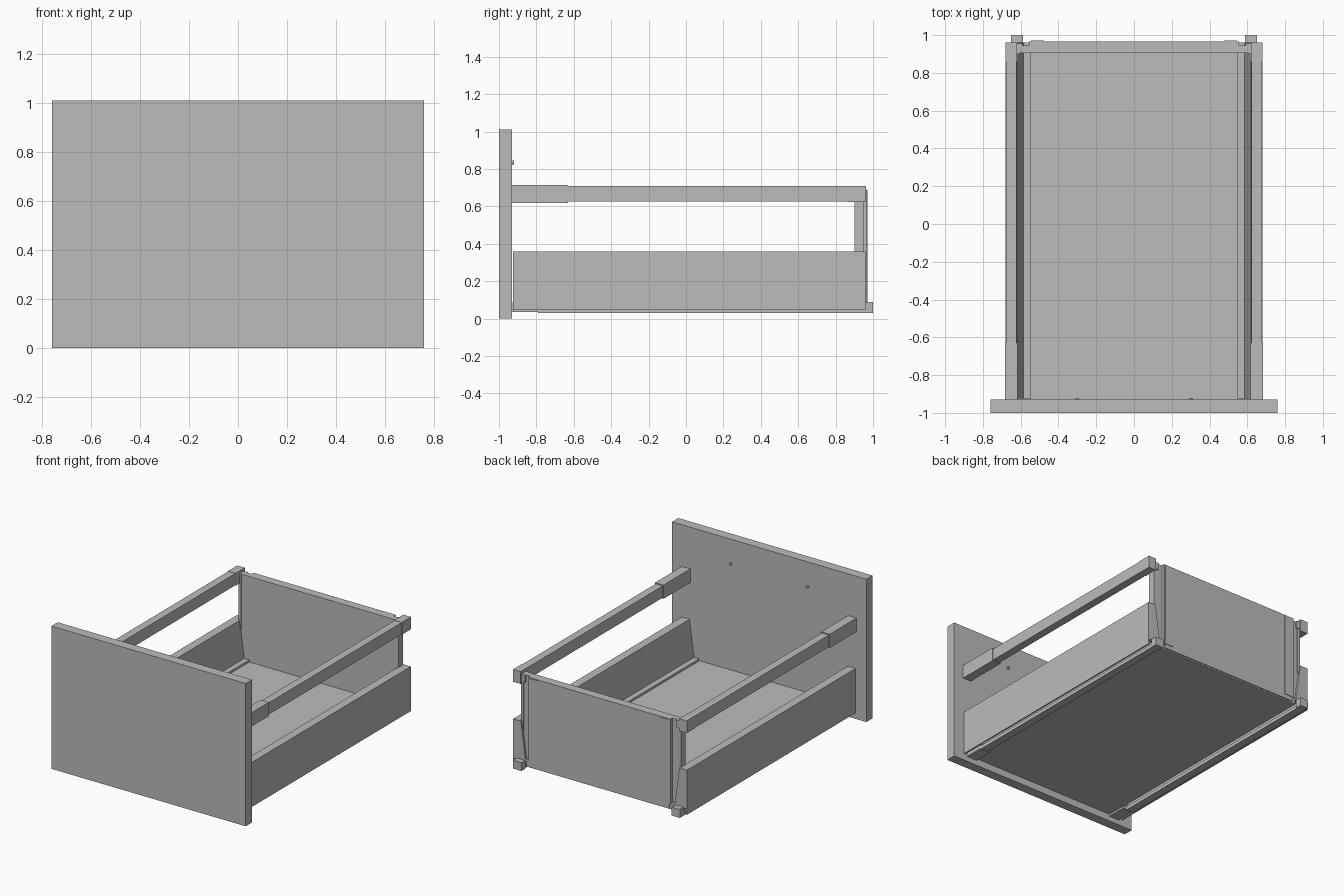
import bpy, bmesh, math
from mathutils import Matrix

cube = bpy.data.objects.get("Cube")
if cube:
    bpy.data.objects.remove(cube, do_unlink=True)

GREY = (0.5, 0.5, 0.5, 1)
grey = bpy.data.materials.new("plain grey")
grey.use_nodes = True
grey.diffuse_color = GREY
grey.node_tree.nodes["Principled BSDF"].inputs["Base Color"].default_value = GREY


def finish(name, bm):
    bmesh.ops.recalc_face_normals(bm, faces=bm.faces)
    mesh = bpy.data.meshes.new(name)
    bm.to_mesh(mesh)
    bm.free()
    mesh.materials.append(grey)
    obj = bpy.data.objects.new(name, mesh)
    bpy.context.collection.objects.link(obj)
    return obj


def box(name, x, y, z):
    """Box from (low, high) ranges."""
    bm = bmesh.new()
    bmesh.ops.create_cube(bm, size=1)
    for v in bm.verts:
        for i, (low, high) in enumerate((x, y, z)):
            v.co[i] = low if v.co[i] < 0 else high
    return finish(name, bm)


def extrude_y(name, profile, y, side):
    """Extrude an (x, z) profile along y, on one side of the drawer."""
    bm = bmesh.new()
    face = bm.faces.new([bm.verts.new((side * px, y[0], pz)) for px, pz in profile])
    ext = bmesh.ops.extrude_face_region(bm, geom=[face])
    for v in ext["geom"]:
        if isinstance(v, bmesh.types.BMVert):
            v.co.y = y[1]
    return finish(name, bm)


def side_box(name, side, x, y, z):
    return box(name, tuple(sorted((side * x[0], side * x[1]))), y, z)


# Main panels
box("front_panel", (-0.76, 0.76), (-1, -0.93), (0, 1.01))
box("floor_panel", (-0.575, 0.575), (-0.93, 0.96), (0.05, 0.085))
box("back_panel", (-0.545, 0.545), (0.905, 0.967), (0.06, 0.69))

# Side wall section: upright outside, sloped inside, hollow underneath
wall = [(0.68, 0.045), (0.68, 0.36), (0.62, 0.36), (0.585, 0.1), (0.545, 0.1),
        (0.545, 0.085), (0.67, 0.085), (0.67, 0.045)]

for side, word in ((1, "left"), (-1, "right")):
    extrude_y(word + "_side_wall", wall, (-0.925, 0.96), side)

    # Upper rail with front sleeve and rear cap
    side_box(word + "_rail", side, (0.622, 0.678), (-0.93, 0.94), (0.625, 0.708))
    side_box(word + "_rail_sleeve", side, (0.617, 0.683), (-0.93, -0.63), (0.618, 0.715))
    side_box(word + "_rail_cap", side, (0.62, 0.68), (0.86, 0.962), (0.623, 0.71))

    # Rear bracket joining the back panel, wall and rail
    side_box(word + "_bracket_post", side, (0.545, 0.62), (0.905, 0.945), (0.085, 0.69))
    side_box(word + "_bracket_rib", side, (0.605, 0.625), (0.9, 0.95), (0.3, 0.69))
    side_box(word + "_bracket_lip", side, (0.545, 0.555), (0.94, 0.967), (0.085, 0.69))
    side_box(word + "_bracket_flap", side, (0.48, 0.545), (0.966, 0.971), (0.09, 0.685))
    side_box(word + "_bracket_hook", side, (0.59, 0.63), (0.91, 0.955), (0.64, 0.69))

    # Runner under the wall with its rear block
    side_box(word + "_runner", side, (0.595, 0.65), (-0.79, 0.97), (0.03, 0.055))
    side_box(word + "_runner_web", side, (0.61, 0.635), (-0.79, 0.96), (0.05, 0.086))
    side_box(word + "_runner_catch", side, (0.57, 0.65), (-0.93, -0.79), (0.036, 0.086))
    side_box(word + "_rear_block", side, (0.588, 0.652), (0.955, 1.0), (0.03, 0.09))

    # Fixing screw on the inside of the front panel
    bm = bmesh.new()
    turn = Matrix.Translation((side * 0.3, -0.926, 0.835)) @ Matrix.Rotation(math.pi / 2, 4, "X")
    bmesh.ops.create_cone(bm, cap_ends=True, segments=12, radius1=0.01, radius2=0.01,
                          depth=0.012, matrix=turn)
    finish(word + "_screw", bm)
